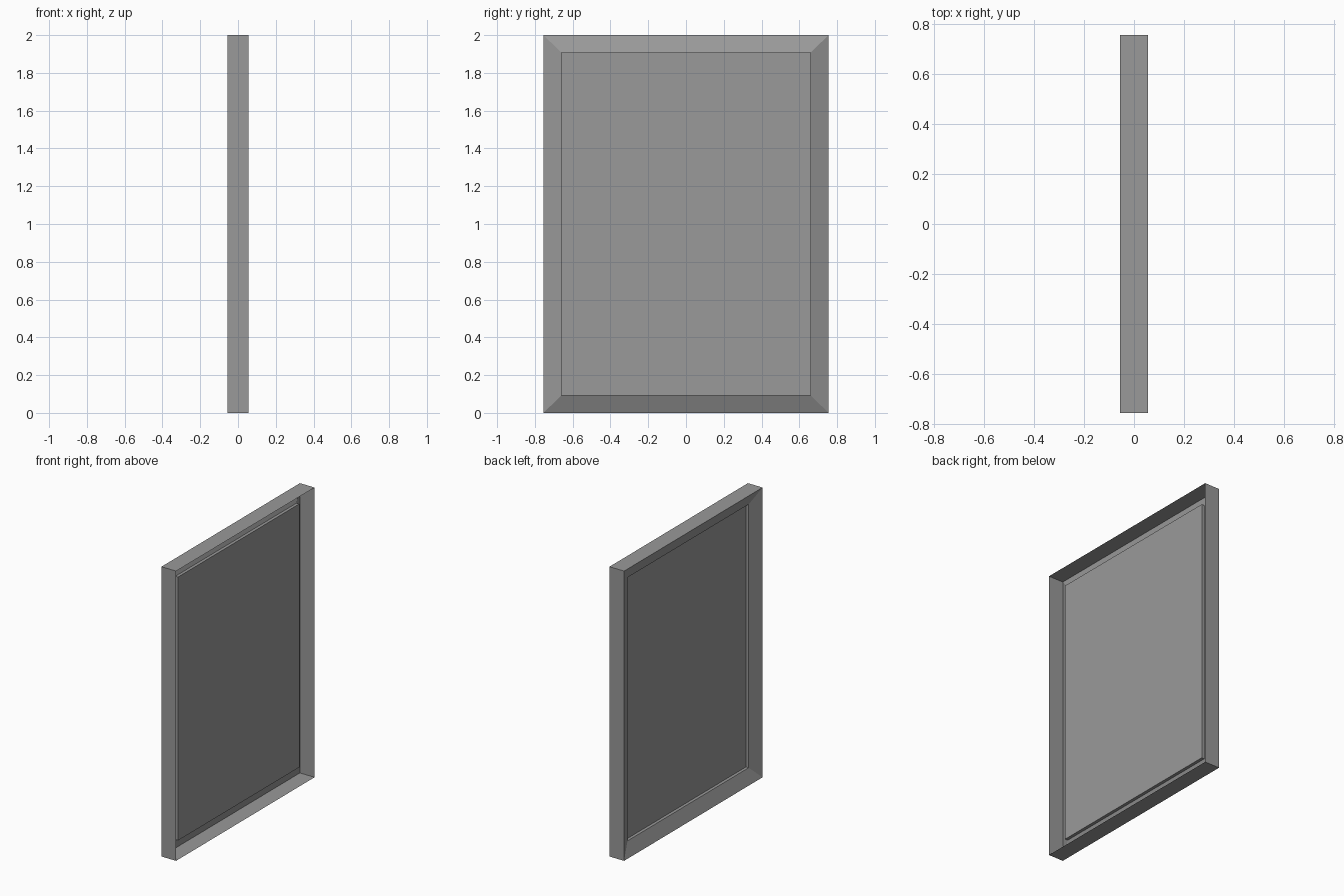
import bpy, bmesh

if "Cube" in bpy.data.objects:
    bpy.data.objects.remove(bpy.data.objects["Cube"])

D = 0.056                    # half depth of the frame
CZ = 1.0                     # centre height
OUTER = (0.755, 1.0)         # half width, half height of the outer edge
INNER = (0.661, 0.909)       # half width, half height of the opening
LIP_X, PANEL_X = -0.016, 0.005

grey = bpy.data.materials.new("dark_grey")
grey.diffuse_color = (0.32, 0.32, 0.32, 1)
grey.use_nodes = True
grey.node_tree.nodes["Principled BSDF"].inputs["Base Color"].default_value = grey.diffuse_color


def ring(bm, x, half):
    """Rectangle of vertices in the plane at x."""
    hy, hz = half
    return [bm.verts.new((x, sy * hy, CZ + sz * hz))
            for sy, sz in ((-1, -1), (1, -1), (1, 1), (-1, 1))]


def loft(name, sections, cap=False):
    """Join successive rectangles with flat faces, optionally closing the last."""
    bm = bmesh.new()
    rings = [ring(bm, x, half) for x, half in sections]
    for a, b in zip(rings, rings[1:]):
        for i in range(4):
            j = (i + 1) % 4
            bm.faces.new((a[i], b[i], b[j], a[j]))
    if cap:
        bm.faces.new(rings[-1][::-1])   # faces -x
    mesh = bpy.data.meshes.new(name)
    # Rim faces outward, bevel and panel face -x
    bm.normal_update()
    bm.faces.ensure_lookup_table()
    if not cap and bm.faces[0].normal.z > 0:
        bmesh.ops.reverse_faces(bm, faces=bm.faces[:])
    if cap:
        bmesh.ops.recalc_face_normals(bm, faces=bm.faces[:])
        if max(bm.faces, key=lambda f: f.calc_area()).normal.x > 0:
            bmesh.ops.reverse_faces(bm, faces=bm.faces[:])
    bm.to_mesh(mesh)
    bm.free()
    mesh.materials.append(grey)
    obj = bpy.data.objects.new(name, mesh)
    bpy.context.collection.objects.link(obj)


# Thin outer rim, open on the +x side, with a mitred bevel on the -x side
loft("frame", [(D, OUTER), (-D, OUTER), (LIP_X, INNER)])

# Shallow recessed panel set into the opening
loft("panel", [(LIP_X, INNER), (PANEL_X, INNER)], cap=True)
